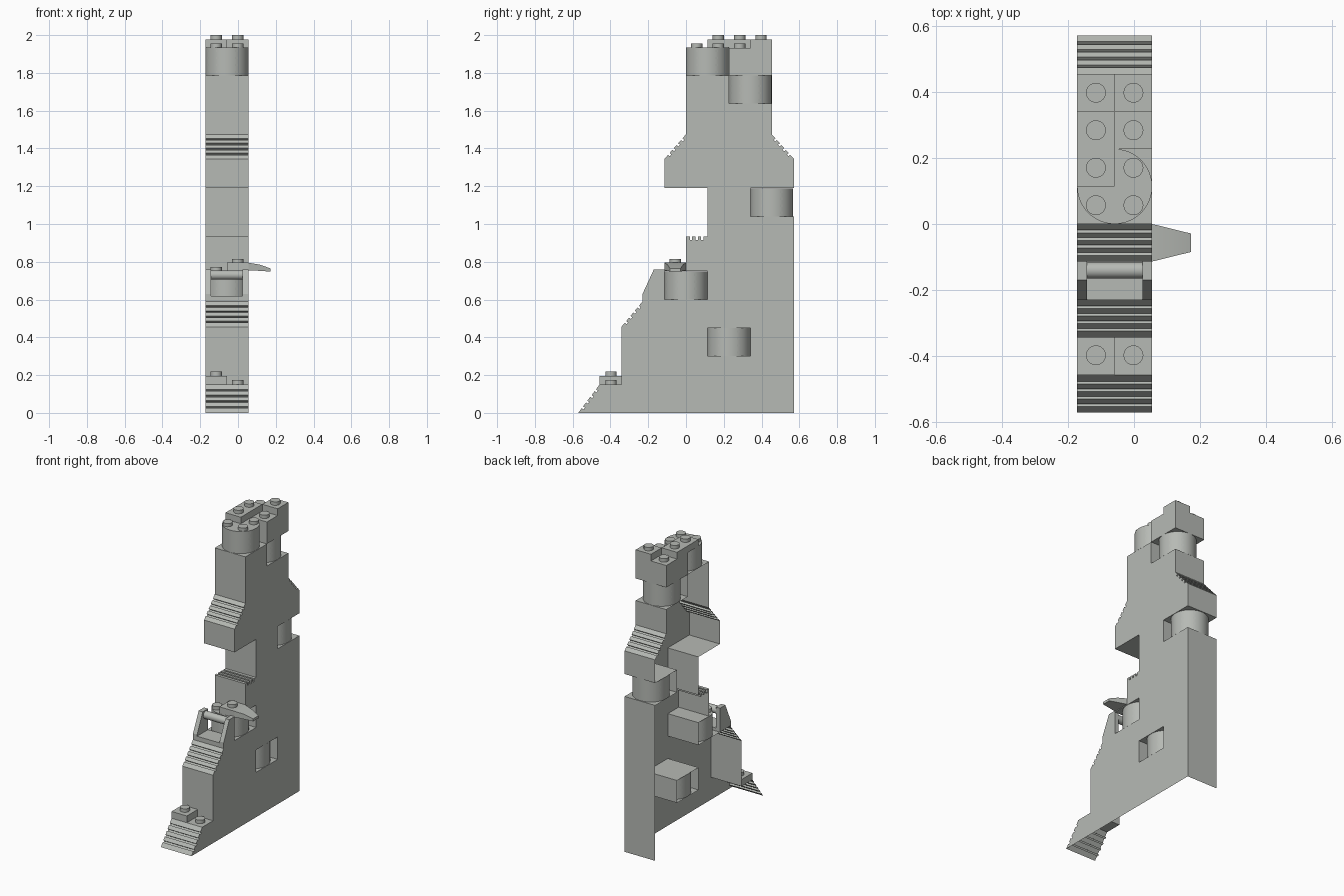
import bpy, bmesh, math
from mathutils import Vector

cube = bpy.data.objects.get("Cube")
if cube:
    bpy.data.objects.remove(cube, do_unlink=True)

GREY = (0.47, 0.49, 0.46, 1)
mat = bpy.data.materials.new("light_grey")
mat.use_nodes = True
mat.diffuse_color = GREY
mat.node_tree.nodes["Principled BSDF"].inputs["Base Color"].default_value = GREY

S = 0.1135                 # stud spacing
H = S * 1.3                # brick height including its seam
PLATE = 0.0454
X0, X1 = -0.172, 0.055     # open side and closed side
XM = (X0 + X1) / 2


def finish(name, bm, smooth=False, normals=True):
    if normals:
        bmesh.ops.recalc_face_normals(bm, faces=bm.faces)
    me = bpy.data.meshes.new(name)
    bm.to_mesh(me)
    bm.free()
    me.materials.append(mat)
    ob = bpy.data.objects.new(name, me)
    bpy.context.collection.objects.link(ob)
    if smooth:
        bpy.ops.object.select_all(action='DESELECT')
        ob.select_set(True)
        bpy.context.view_layer.objects.active = ob
        bpy.ops.object.shade_smooth_by_angle(angle=math.radians(30))
    return ob


def prism(name, pts, xa, xb):
    """Solid with a (y, z) outline between two x positions."""
    bm = bmesh.new()
    f = bm.faces.new([bm.verts.new((xa, y, z)) for y, z in pts])
    r = bmesh.ops.extrude_face_region(bm, geom=[f])
    verts = [v for v in r["geom"] if isinstance(v, bmesh.types.BMVert)]
    bmesh.ops.translate(bm, verts=verts, vec=(xb - xa, 0, 0))
    return finish(name, bm)


def box(name, xa, xb, ya, yb, za, zb):
    return prism(name, [(ya, za), (yb, za), (yb, zb), (ya, zb)], xa, xb)


def stud(x, y, z):
    bm = bmesh.new()
    bmesh.ops.create_cone(bm, cap_ends=True, segments=24, radius1=0.03,
                          radius2=0.03, depth=0.023)
    bmesh.ops.translate(bm, verts=bm.verts, vec=(x, y, z + 0.0115))
    finish("stud", bm, True)


def slope(p, q, n=5):
    """Sloped edge crossed by narrow horizontal grooves."""
    p, q = Vector(p), Vector(q)
    d = (q - p).normalized()
    inward = Vector((d.y, -d.x)) * 0.012
    pts = [p]
    for i in range(1, n):
        c = p.lerp(q, i / n)
        a, b = c - d * 0.006, c + d * 0.006
        pts += [a, a + inward, b + inward, b]
    return [tuple(v) for v in pts + [q]]


def round_brick(name, y, z):
    """Round brick with rows of small slots."""
    bm = bmesh.new()
    n = 48
    zs = [0]
    for i in range(4):
        c = 0.019 + i * 0.037
        zs += [c - 0.006, c + 0.006]
    zs.append(H)
    rings = [[bm.verts.new((XM + S * math.cos(math.tau * i / n),
                            y + S * math.sin(math.tau * i / n), z + h))
              for i in range(n)] for h in zs]
    slots = []
    for r in range(len(zs) - 1):
        for i in range(n):
            j = (i + 1) % n
            f = bm.faces.new((rings[r][i], rings[r][j],
                              rings[r + 1][j], rings[r + 1][i]))
            if r % 2 and i % 12 in (3, 8):
                slots.append(f)
    bm.faces.new(rings[-1])
    bm.faces.new(rings[0][::-1])
    bmesh.ops.inset_individual(bm, faces=slots, thickness=0.001, depth=-0.01)
    finish(name, bm, True, False)


# Main shell outline, from the front foot over the top to the back foot
outline = slope((-5.03 * S, 0), (-4.03 * S, 0.15))
outline += [(-3.02 * S, 0.15)] + slope((-3.02 * S, 0.455), (-0.23, 0.59))
outline += [(-0.23, 0.6), (S, 0.6), (S, 0.75), (0, 0.75), (0, 0.935)]
for i in range(3):          # teeth of the grille tile
    y = 0.02 + i * 0.03
    outline += [(y, 0.935), (y, 0.915), (y + 0.013, 0.915), (y + 0.013, 0.935)]
outline += [(S, 0.935), (S, 1.19), (-S, 1.19)]
outline += slope((-S, 1.345), (0, 1.475))
outline += [(0, 1.785), (2 * S, 1.785), (2 * S, 1.637), (4 * S, 1.637)]
outline += slope((4 * S, 1.475), (5.03 * S, 1.345))
outline += [(5.03 * S, 1.19), (3 * S, 1.19), (3 * S, 1.04), (5.03 * S, 1.04), (5.03 * S, 0)]
window = [(S, 0.3), (3 * S, 0.3), (3 * S, 0.45), (S, 0.45)]

# Shell: flat side sheet with a window hole, edges swept across, open side and base
bm = bmesh.new()
rims = []
for pts in (outline, window):
    vs = [bm.verts.new((X1, y, z)) for y, z in pts]
    rims.append([bm.edges.new((vs[i], vs[(i + 1) % len(vs)])) for i in range(len(vs))])
bmesh.ops.triangle_fill(bm, edges=rims[0] + rims[1], use_beauty=True, normal=(1, 0, 0))
sweep = rims[0][:-1] + rims[1]
r = bmesh.ops.extrude_edge_only(bm, edges=sweep)
bmesh.ops.translate(bm, verts=[g for g in r["geom"] if isinstance(g, bmesh.types.BMVert)],
                    vec=(X0 - X1, 0, 0))
finish("wall_shell", bm)

# Round bricks in the recesses and at the top
for name, y, z in (("low_round_brick", 2 * S, 0.301), ("front_round_brick", 0, 0.601),
                   ("back_round_brick", 4 * S, 1.041), ("upper_round_brick", 3 * S, 1.638),
                   ("top_round_brick", S, 1.786)):
    round_brick(name, y, z)

# Top blocks and plates
box("top_block", X0, X1, 2 * S, 4 * S, 1.785, 1.932)
box("long_top_plate", X0, XM, S, 3 * S, 1.932, 1.977)
box("small_top_plate", XM, X1, 3 * S, 4 * S, 1.932, 1.977)
XL, XR = XM - S / 2, XM + S / 2
for x, k, z in ((XL, 0.5, 1.932), (XR, 0.5, 1.932), (XR, 1.5, 1.932), (XR, 2.5, 1.932),
                (XL, 3.5, 1.932), (XL, 1.5, 1.977), (XL, 2.5, 1.977), (XR, 3.5, 1.977)):
    stud(x, k * S, z)

# Front foot step
box("foot_plate", X0, XM, -4.03 * S, -3.02 * S, 0.15, 0.15 + PLATE)
stud(XL, -3.5 * S, 0.15 + PLATE)
stud(XR, -3.5 * S, 0.15)

# Bracket with a crossbar
arm = [(-0.23, 0.6), (-0.23, 0.63), (-0.17, 0.76), (-S, 0.76), (-S, 0.6)]
prism("bracket_arm", arm, X0, X0 + 0.03)
prism("bracket_arm", arm, X1 - 0.03, X1)
box("bracket_floor", X0, X1, -0.23, -S, 0.6, 0.62)
bm = bmesh.new()
bmesh.ops.create_cone(bm, cap_ends=True, segments=24, radius1=0.025, radius2=0.025,
                      depth=X1 - X0 - 0.05)
for v in bm.verts:
    v.co = (v.co.z + XM, v.co.x - 0.14, v.co.y + 0.73)
finish("crossbar", bm, True)

# Claw plate with its tapered tooth
stud(XL, -S / 2, 0.75)
box("claw_plate", XM, X1, -S, 0, 0.75, 0.795)
stud(XR, -S / 2, 0.793)
bm = bmesh.new()
sections = []
for x, half, zb, zt in ((X1, S / 2, 0.755, 0.795), (0.115, 0.042, 0.752, 0.785),
                        (0.172, 0.028, 0.748, 0.765)):
    sections.append([bm.verts.new((x, -S / 2 + s * half, z))
                     for s, z in ((-1, zb), (1, zb), (1, zt), (-1, zt))])
for a, b in zip(sections, sections[1:]):
    for i in range(4):
        j = (i + 1) % 4
        bm.faces.new((a[i], a[j], b[j], b[i]))
bm.faces.new(sections[0])
bm.faces.new(sections[-1])
finish("claw_tooth", bm, True)
